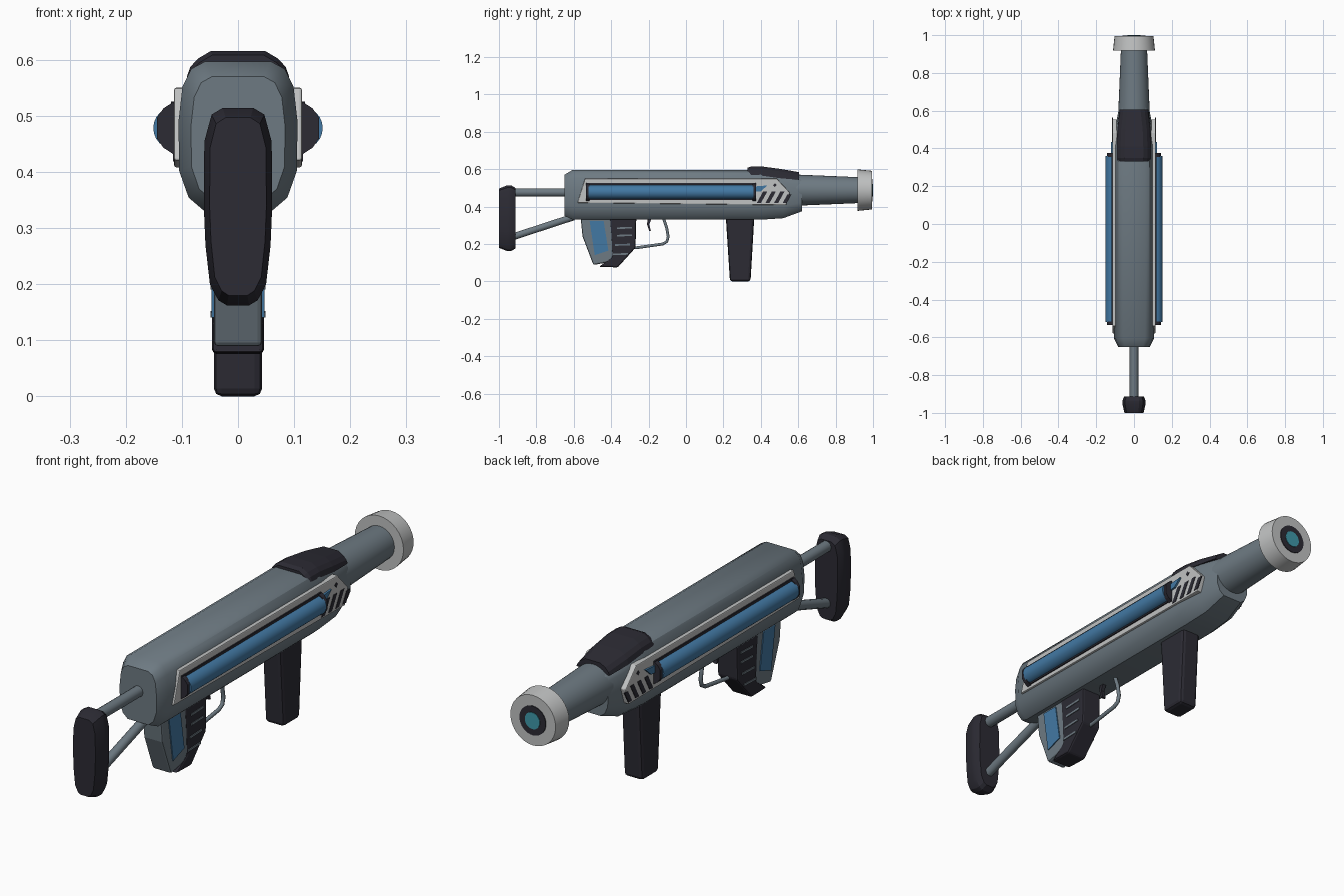
import bpy, bmesh, math
from mathutils import Vector

cube = bpy.data.objects.get("Cube")
if cube:
    bpy.data.objects.remove(cube, do_unlink=True)


def material(name, rgb):
    m = bpy.data.materials.new(name)
    m.use_nodes = True
    m.diffuse_color = (*rgb, 1)
    m.node_tree.nodes["Principled BSDF"].inputs["Base Color"].default_value = (*rgb, 1)
    return m


GREY = material("steel grey", (0.155, 0.195, 0.225))
LIGHT = material("light grey", (0.53, 0.54, 0.54))
DARK = material("charcoal", (0.025, 0.024, 0.034))
BLUE = material("blue", (0.055, 0.19, 0.37))
TEAL = material("teal", (0.05, 0.32, 0.40))


def loft(name, rings, mat, bevel=0, smooth=0):
    """Skin closed rings of equal length and cap both ends."""
    bm = bmesh.new()
    loops = [[bm.verts.new(p) for p in ring] for ring in rings]
    n = len(loops[0])
    for a, b in zip(loops, loops[1:]):
        for i in range(n):
            j = (i + 1) % n
            bm.faces.new((a[i], a[j], b[j], b[i]))
    bm.faces.new(loops[0])
    bm.faces.new(loops[-1])
    bmesh.ops.recalc_face_normals(bm, faces=bm.faces)
    me = bpy.data.meshes.new(name)
    bm.to_mesh(me)
    bm.free()
    me.materials.append(mat)
    ob = bpy.data.objects.new(name, me)
    bpy.context.collection.objects.link(ob)
    if smooth:
        bpy.ops.object.select_all(action='DESELECT')
        ob.select_set(True)
        bpy.context.view_layer.objects.active = ob
        bpy.ops.object.shade_smooth_by_angle(angle=math.radians(smooth))
    if bevel:
        mod = ob.modifiers.new("edges", 'BEVEL')
        mod.width, mod.segments, mod.limit_method = bevel, 2, 'ANGLE'
    return ob


def slab(name, profile, x0, x1, mat, bevel=0):
    """Side (y, z) profile extruded across x."""
    return loft(name, [[(x, y, z) for y, z in profile] for x in (x0, x1)], mat, bevel)


def turned(name, stations, mat, x=0, z=0.488, n=32):
    """Round part along y from (y, radius) stations."""
    turn = [2 * math.pi * i / n for i in range(n)]
    return loft(name, [[(x + r * math.cos(a), y, z + r * math.sin(a)) for a in turn]
                       for y, r in stations], mat, smooth=35)


def tube(name, points, radius, mat):
    cu = bpy.data.curves.new(name, 'CURVE')
    cu.dimensions = '3D'
    cu.bevel_depth, cu.bevel_resolution, cu.use_fill_caps = radius, 3, True
    sp = cu.splines.new('POLY')
    sp.points.add(len(points) - 1)
    for p, (y, z) in zip(sp.points, points):
        p.co = (0, y, z, 1)
    cu.materials.append(mat)
    bpy.context.collection.objects.link(bpy.data.objects.new(name, cu))


def mirrored(half):
    return half + [(-x, z) for x, z in reversed(half)]


# Main body: rounded section, (half width, height fraction), along y
HALF = [(0.058, 1), (0.083, 0.95), (0.099, 0.83), (0.106, 0.6),
        (0.105, 0.27), (0.088, 0.09), (0.06, 0)]
rings = []
for y, s, lo, hi in ((-0.65, 0.79, 0.35, 0.57), (-0.605, 1, 0.33, 0.597), (0.4, 1, 0.33, 0.597),
                     (0.52, 0.92, 0.338, 0.573), (0.62, 0.74, 0.375, 0.55)):
    rings.append([(x * s, y, lo + f * (hi - lo)) for x, f in mirrored(HALF)])
loft("body", rings, GREY, smooth=35)

# Top cover
rings = []
for y, w, lo, hi in ((0.33, 0.088, 0.572, 0.608), (0.35, 0.091, 0.57, 0.615),
                     (0.41, 0.091, 0.565, 0.614), (0.5, 0.088, 0.552, 0.602),
                     (0.605, 0.076, 0.543, 0.584)):
    half = [(w - 0.042, hi), (w - 0.02, hi - 0.013), (w - 0.006, hi - 0.028), (w, lo)]
    rings.append([(x, y, z) for x, z in mirrored(half)])
loft("top_cover", rings, DARK)

# Barrel and muzzle
turned("barrel", [(0.45, 0.088), (0.62, 0.082), (0.93, 0.069)], GREY)
turned("muzzle_ring", [(0.918, 0.111), (0.995, 0.103)], LIGHT)
turned("muzzle_bore", [(0.99, 0.06), (0.998, 0.06)], DARK)
turned("muzzle_lens", [(0.995, 0.034), (1.0, 0.034)], TEAL)

# Stock
tube("stock_upper_rod", [(-0.93, 0.476), (-0.63, 0.476)], 0.023, GREY)
tube("stock_lower_rod", [(-0.93, 0.237), (-0.6, 0.345)], 0.019, GREY)
PAD = [(0.027, 0.175), (0.047, 0.163), (0.06, 0.115), (0.061, 0), (0.058, -0.07),
       (0.05, -0.14), (0.035, -0.168), (0.02, -0.177)]
rings = []
for y, sx, sz in ((-1, 0.83, 0.9), (-0.955, 1, 1), (-0.935, 1, 1), (-0.912, 0.85, 0.92)):
    rings.append([(x * sx, y, 0.339 + z * sz) for x, z in mirrored(PAD)])
loft("butt_pad", rings, DARK, smooth=25)

# Rear grip
slab("grip_frame", [(-0.565, 0.36), (-0.553, 0.24), (-0.495, 0.088), (-0.4, 0.105),
                    (-0.36, 0.2), (-0.38, 0.36)], -0.043, 0.043, GREY, 0.008)
slab("grip_front", [(-0.41, 0.36), (-0.265, 0.36), (-0.27, 0.18), (-0.365, 0.075),
                    (-0.465, 0.078), (-0.395, 0.13), (-0.4, 0.24)], -0.046, 0.046, DARK, 0.008)
for i, (y, z) in enumerate(((-0.37, 0.28), (-0.37, 0.24), (-0.38, 0.19), (-0.39, 0.14))):
    slab(f"grip_rib_{i + 1}", [(y, z), (y + 0.08, z + 0.003), (y + 0.08, z + 0.012),
                               (y, z + 0.009)], -0.049, 0.049, GREY)

# Trigger and guard
tube("trigger_guard", [(-0.29, 0.18), (-0.265, 0.18), (-0.125, 0.2), (-0.102, 0.213),
                       (-0.095, 0.24), (-0.104, 0.29), (-0.125, 0.35)], 0.008, GREY)
slab("trigger", [(-0.205, 0.345), (-0.18, 0.345), (-0.197, 0.305), (-0.188, 0.27),
                 (-0.197, 0.27), (-0.208, 0.305)], -0.008, 0.008, DARK)

# Front grip
slab("front_grip", [(0.212, 0.36), (0.366, 0.36), (0.345, 0.0), (0.235, 0.0)],
     -0.043, 0.043, DARK, 0.014)

# Side details, repeated on both sides
CAP = [(0.11, 0.428), (0.133, 0.443), (0.144, 0.459), (0.144, 0.497), (0.133, 0.513), (0.11, 0.528)]
for side, s in (("left", 1), ("right", -1)):
    slab(f"{side}_panel", [(-0.54, 0.55), (0.485, 0.55), (0.555, 0.475), (0.535, 0.408),
                           (-0.58, 0.42)], s * 0.088, s * 0.114, LIGHT, 0.004)
    slab(f"{side}_tube_bed", [(-0.53, 0.525), (0.37, 0.525), (0.37, 0.434), (-0.53, 0.434)],
         s * 0.111, s * 0.119, DARK)
    turned(f"{side}_energy_tube", [(-0.52, 0.038), (0.36, 0.038)], BLUE, x=s * 0.113, z=0.478, n=24)
    for end, y in (("rear", -0.535), ("front", 0.355)):
        loft(f"{side}_{end}_tube_cap", [[(s * x, yy, z) for x, z in CAP]
                                        for yy in (y, y + 0.02)], DARK)
    slab(f"{side}_blue_tip", [(0.37, 0.48), (0.37, 0.508), (0.435, 0.513), (0.4, 0.482)],
         s * 0.112, s * 0.122, BLUE)
    for i in range(4):
        y = 0.378 + 0.046 * i
        top = 0.48 if i < 3 else 0.465
        lean = (top - 0.418) * 0.55
        slab(f"{side}_vent_{i + 1}", [(y, 0.418), (y + 0.022, 0.418), (y + 0.022 + lean, top),
                                      (y + lean, top)], s * 0.111, s * 0.116, DARK)
    slab(f"{side}_panel_hole", [(0.465, 0.515), (0.475, 0.505), (0.485, 0.515), (0.475, 0.525)],
         s * 0.111, s * 0.116, DARK)
    slab(f"{side}_grip_inlay", [(-0.515, 0.322), (-0.44, 0.322), (-0.415, 0.165), (-0.488, 0.14)],
         s * 0.04, s * 0.047, BLUE)
